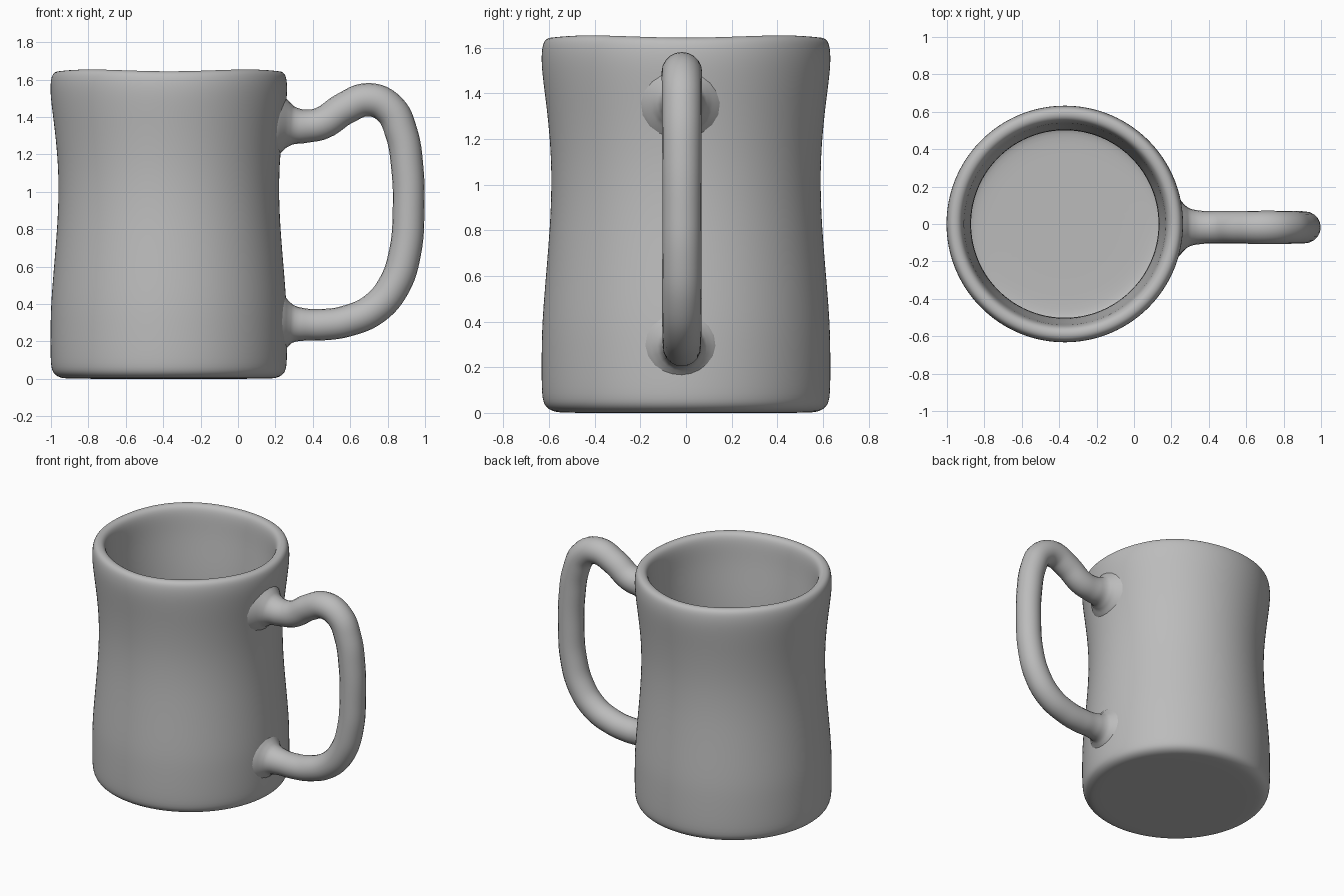
import bpy, bmesh, math
from mathutils import Vector

if "Cube" in bpy.data.objects:
    bpy.data.objects.remove(bpy.data.objects["Cube"], do_unlink=True)

clay = bpy.data.materials.new("grey clay")
clay.use_nodes = True
clay.diffuse_color = (0.5, 0.5, 0.5, 1)
clay.node_tree.nodes["Principled BSDF"].inputs["Base Color"].default_value = (0.5, 0.5, 0.5, 1)

CENTRE_X = -0.37


def finish(obj):
    """Smooth shading and the single material."""
    obj.data.materials.clear()
    obj.data.materials.append(clay)
    for poly in obj.data.polygons:
        poly.use_smooth = True


# Mug body: lathed wall, waisted in the middle, with a rounded rim and base
profile = [
    (0, 0), (0.3, 0), (0.54, 0), (0.585, 0.005), (0.625, 0.03), (0.635, 0.09),
    (0.634, 0.3), (0.63, 0.42), (0.615, 0.6), (0.605, 0.72), (0.592, 0.9),
    (0.59, 1.1), (0.605, 1.28), (0.62, 1.4), (0.634, 1.52), (0.635, 1.59),
    (0.625, 1.645), (0.59, 1.658), (0.555, 1.645), (0.54, 1.59), (0.535, 1.46),
    (0.515, 1.28), (0.502, 1.1), (0.502, 0.9), (0.515, 0.7), (0.535, 0.45),
    (0.54, 0.2), (0.53, 0.12), (0.48, 0.1), (0.3, 0.1), (0, 0.1),
]
bm = bmesh.new()
verts = [bm.verts.new((r, 0, z)) for r, z in profile]
edges = [bm.edges.new(pair) for pair in zip(verts, verts[1:])]
bmesh.ops.spin(bm, geom=verts + edges, cent=(0, 0, 0), axis=(0, 0, 1),
               angle=math.tau, steps=48, use_duplicate=False)
bmesh.ops.remove_doubles(bm, verts=bm.verts, dist=0.0005)
bmesh.ops.recalc_face_normals(bm, faces=bm.faces)

# Gentle hand-thrown unevenness of the rim
for v in bm.verts:
    if v.co.z > 1.5:
        angle = math.atan2(v.co.y, v.co.x)
        v.co.z -= 0.005 * (1 + math.cos(4 * angle))
mesh = bpy.data.meshes.new("mug_body")
bm.to_mesh(mesh)
bm.free()
body = bpy.data.objects.new("mug_body", mesh)
bpy.context.collection.objects.link(body)
body.location.x = CENTRE_X
finish(body)
smooth = body.modifiers.new("smooth", 'SUBSURF')
smooth.levels = smooth.render_levels = 2

# Handle: round tube along a bent path, flared where it joins the wall (x, z, radius)
path = [
    (0.195, 1.36, 0.19), (0.245, 1.357, 0.145), (0.29, 1.353, 0.105),
    (0.36, 1.35, 0.089), (0.45, 1.367, 0.087), (0.57, 1.445, 0.087),
    (0.7, 1.492, 0.089), (0.81, 1.443, 0.088), (0.872, 1.32, 0.087),
    (0.905, 1.13, 0.086), (0.912, 0.9, 0.085), (0.894, 0.68, 0.086),
    (0.835, 0.5, 0.087), (0.73, 0.375, 0.086), (0.58, 0.308, 0.084),
    (0.45, 0.289, 0.084), (0.36, 0.29, 0.086), (0.29, 0.293, 0.103),
    (0.25, 0.294, 0.145), (0.2, 0.295, 0.19),
]
curve = bpy.data.curves.new("handle", 'CURVE')
curve.dimensions = '3D'
curve.bevel_depth = 1
curve.bevel_resolution = 8
curve.resolution_u = 6
curve.use_fill_caps = True
spline = curve.splines.new('BEZIER')
spline.radius_interpolation = 'CARDINAL'
spline.bezier_points.add(len(path) - 1)
for point, (x, z, radius) in zip(spline.bezier_points, path):
    point.co = Vector((x, -0.018, z))
    point.radius = radius
    point.handle_left_type = point.handle_right_type = 'AUTO'
handle = bpy.data.objects.new("handle", curve)
bpy.context.collection.objects.link(handle)
bpy.ops.object.select_all(action='DESELECT')
handle.select_set(True)
bpy.context.view_layer.objects.active = handle
bpy.ops.object.convert(target='MESH')
finish(bpy.context.object)
